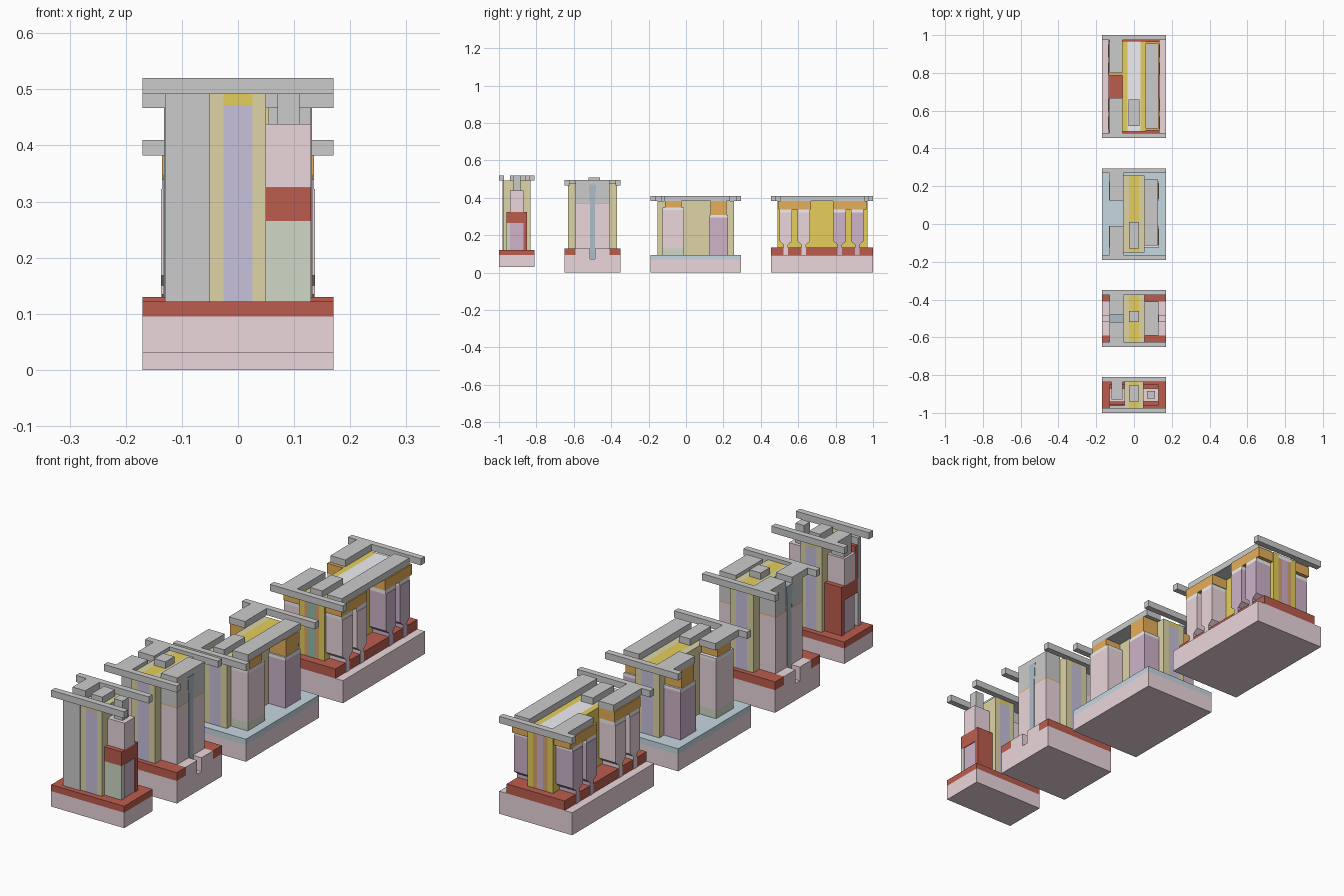
import bpy, bmesh

COL = {
    'pink': (217, 198, 203), 'red': (173, 86, 73), 'khaki': (205, 196, 152),
    'yellow': (211, 190, 84), 'violet': (183, 177, 202), 'mauve': (190, 165, 186),
    'green': (192, 199, 182), 'orange': (212, 160, 84), 'blue': (182, 198, 208),
    'slate': (160, 174, 185), 'teal': (125, 175, 168), 'tan': (198, 150, 100),
    'light': (222, 222, 226),
}
mats = {}


def paint(ob, col):
    if not col:
        return ob
    if col not in mats:
        m = bpy.data.materials.new(col)
        m.diffuse_color = [min(1, c / 255 * 1.08) ** 2.2 for c in COL[col]] + [1]
        mats[col] = m
    ob.data.materials.append(mats[col])
    return ob


def prism(name, pts, x0, x1, col=None):
    """Extrude a (y, z) profile along x."""
    bm = bmesh.new()
    f = bm.faces.new([bm.verts.new((x0, y, z)) for y, z in pts])
    r = bmesh.ops.extrude_face_region(bm, geom=[f])
    for v in r['geom']:
        if isinstance(v, bmesh.types.BMVert):
            v.co.x = x1
    bmesh.ops.recalc_face_normals(bm, faces=bm.faces)
    me = bpy.data.meshes.new(name)
    bm.to_mesh(me)
    bm.free()
    ob = bpy.data.objects.new(name, me)
    bpy.context.collection.objects.link(ob)
    return paint(ob, col)


def box(name, x0, x1, y0, y1, z0, z1, col=None):
    return prism(name, [(y0, z0), (y1, z0), (y1, z1), (y0, z1)], x0, x1, col)


def pair(name, x0, x1, *rest):
    """The same box on the right and the left of the gate."""
    box(name + '_right', x0, x1, *rest)
    box(name + '_left', -x1, -x0, *rest)


def rails(tag, y0, y1, z0, z1, w=0.026):
    box(tag + '_front_rail', -.17, .17, y0, y0 + w, z0, z1)
    box(tag + '_back_rail', -.17, .17, y1 - w, y1, z0, z1)


def gate(tag, y0, y1, z0, z1, h):
    pair(tag + '_gate_spacer', .026, h, y0, y1, z0, z1, 'khaki')
    box(tag + '_gate_core', -.026, .026, y0, y1, z0, z1 - .02, 'violet')
    box(tag + '_gate_cap', -.026, .026, y0, y1, z1 - .02, z1, 'yellow')


# --- first cell: stacked devices ---
t = 'stacked'
box(t + '_base', -.17, .17, -1, -.81, .03, .095, 'pink')
box(t + '_isolation', -.17, .17, -1, -.81, .095, .122, 'red')
gate(t, -.975, -.832, .122, .492, .05)
rails(t, -1, -.81, .492, .52)
pair(t + '_lower_drain', .05, .127, -.94, -.87, .122, .265, 'mauve')
pair(t + '_divider', .05, .13, -.96, -.85, .265, .325, 'red')
pair(t + '_divider_leg', .05, .13, -.87, -.85, .122, .265, 'red')
pair(t + '_upper_drain', .05, .13, -.94, -.87, .325, .438, 'pink')
box(t + '_drain_liner', .05, .13, -.96, -.94, .122, .265, 'green')
box(t + '_drain_contact', .07, .11, -.925, -.885, .438, .52)
box(t + '_wall_liner', -.13, -.05, -.955, -.94, .325, .465, 'red')
box(t + '_lower_wall', -.13, -.05, -.98, -.96, .122, .265)
box(t + '_upper_wall', -.13, -.05, -.98, -.96, .265, .492)
box(t + '_left_contact', -.12, -.06, -.93, -.88, .438, .492)
box(t + '_left_bar', -.12, -.06, -.93, -.836, .492, .52)
box(t + '_gate_contact', -.026, .026, -.94, -.855, .492, .52)

# --- second cell: split by a dielectric wall ---
t = 'split'
prism(t + '_base', [(-.65, 0), (-.35, 0), (-.35, .095), (-.41, .095), (-.41, .13),
                    (-.486, .13), (-.486, .072), (-.514, .072), (-.514, .13),
                    (-.59, .13), (-.59, .095), (-.65, .095)], -.17, .17, 'pink')
box(t + '_front_isolation', -.17, .17, -.65, -.59, .095, .13, 'red')
box(t + '_back_isolation', -.17, .17, -.41, -.35, .095, .13, 'red')
gate(t, -.63, -.37, .13, .48, .055)
rails(t, -.65, -.35, .467, .495)
pair(t + '_drain', .055, .13, -.59, -.41, .13, .366, 'pink')
pair(t + '_drain_seam', .055, .13, -.59, -.41, .366, .37, 'orange')
box(t + '_right_contact', .055, .13, -.59, -.41, .37, .495)
box(t + '_left_front_contact', -.13, -.055, -.59, -.52, .37, .467)
box(t + '_left_back_contact', -.13, -.055, -.48, -.41, .37, .467)
box(t + '_left_front_bar', -.13, -.055, -.624, -.52, .467, .495)
box(t + '_left_back_bar', -.13, -.055, -.48, -.376, .467, .495)
prism(t + '_dielectric_wall', [(-.514, .072), (-.486, .072), (-.486, .37), (-.48, .47),
                               (-.52, .47), (-.514, .37)], -.132, .132, 'slate')
box(t + '_gate_contact', -.026, .026, -.52, -.46, .48, .508)

# --- third cell: on a buried insulator ---
t = 'planar'
box(t + '_base', -.17, .17, -.19, .295, 0, .07, 'pink')
box(t + '_insulator', -.17, .17, -.19, .295, .07, .095, 'blue')
gate(t, -.152, .256, .095, .382, .055)
rails(t, -.19, .295, .382, .41)
pair(t + '_front_foot', .055, .133, -.125, -.01, .095, .13, 'green')
pair(t + '_front_fin', .055, .133, -.125, -.01, .13, .335, 'pink')
pair(t + '_front_cap', .055, .133, -.125, -.01, .335, .348, 'light')
pair(t + '_front_contact', .055, .13, -.112, -.025, .348, .382, 'orange')
pair(t + '_back_fin', .055, .133, .125, .225, .095, .295, 'mauve')
pair(t + '_back_cap', .055, .133, .125, .225, .295, .308, 'light')
pair(t + '_back_contact', .055, .13, .132, .217, .308, .382, 'orange')
box(t + '_right_bar', .055, .127, -.115, .235, .382, .41)
box(t + '_left_front_bar', -.13, -.055, -.164, -.01, .382, .41)
box(t + '_left_back_bar', -.13, -.055, .125, .269, .382, .41)
box(t + '_gate_contact', -.026, .026, -.13, .01, .382, .41)

# --- fourth cell: four tall fins ---
t = 'fin'
box(t + '_base', -.17, .17, .455, 1, 0, .095, 'pink')
box(t + '_isolation', -.135, .135, .455, 1, .095, .135, 'red')
pair(t + '_gate_spacer', .034, .06, .49, .97, .135, .382, 'yellow')
pair(t + '_gate_lining', .014, .034, .49, .97, .135, .365, 'tan')
box(t + '_gate_core_front', -.014, .014, .49, .73, .135, .365, 'teal')
box(t + '_gate_core_back', -.014, .014, .73, .97, .135, .365, 'mauve')
box(t + '_gate_cap', -.034, .034, .49, .97, .365, .382, 'light')
rails(t, .455, 1, .382, .41)
for i, (y, col) in enumerate([(.534, 'pink'), (.63, 'pink'), (.822, 'mauve'), (.915, 'mauve')]):
    prof = [(y - .012, .095), (y + .012, .095), (y + .012, .15), (y + .034, .168),
            (y + .034, .322), (y - .034, .322), (y - .034, .168), (y - .012, .15)]
    prism(f'{t}_{i + 1}_right', prof, .06, .137, col)
    prism(f'{t}_{i + 1}_left', prof, -.137, -.06, col)
    pair(f'{t}_{i + 1}_cap', .06, .135, y - .034, y + .034, .322, .338, 'light')
for side, y0, y1 in (('front', .495, .667), ('back', .786, .965)):
    pair(f'{t}_{side}_contact', .06, .135, y0, y1, .338, .382, 'orange')
box(t + '_right_bar', .06, .13, .505, .955, .382, .41)
box(t + '_left_front_bar', -.13, -.06, .481, .667, .382, .41)
box(t + '_left_back_bar', -.13, -.06, .8, .974, .382, .41)
box(t + '_gate_contact', -.028, .028, .52, .66, .382, .41)
